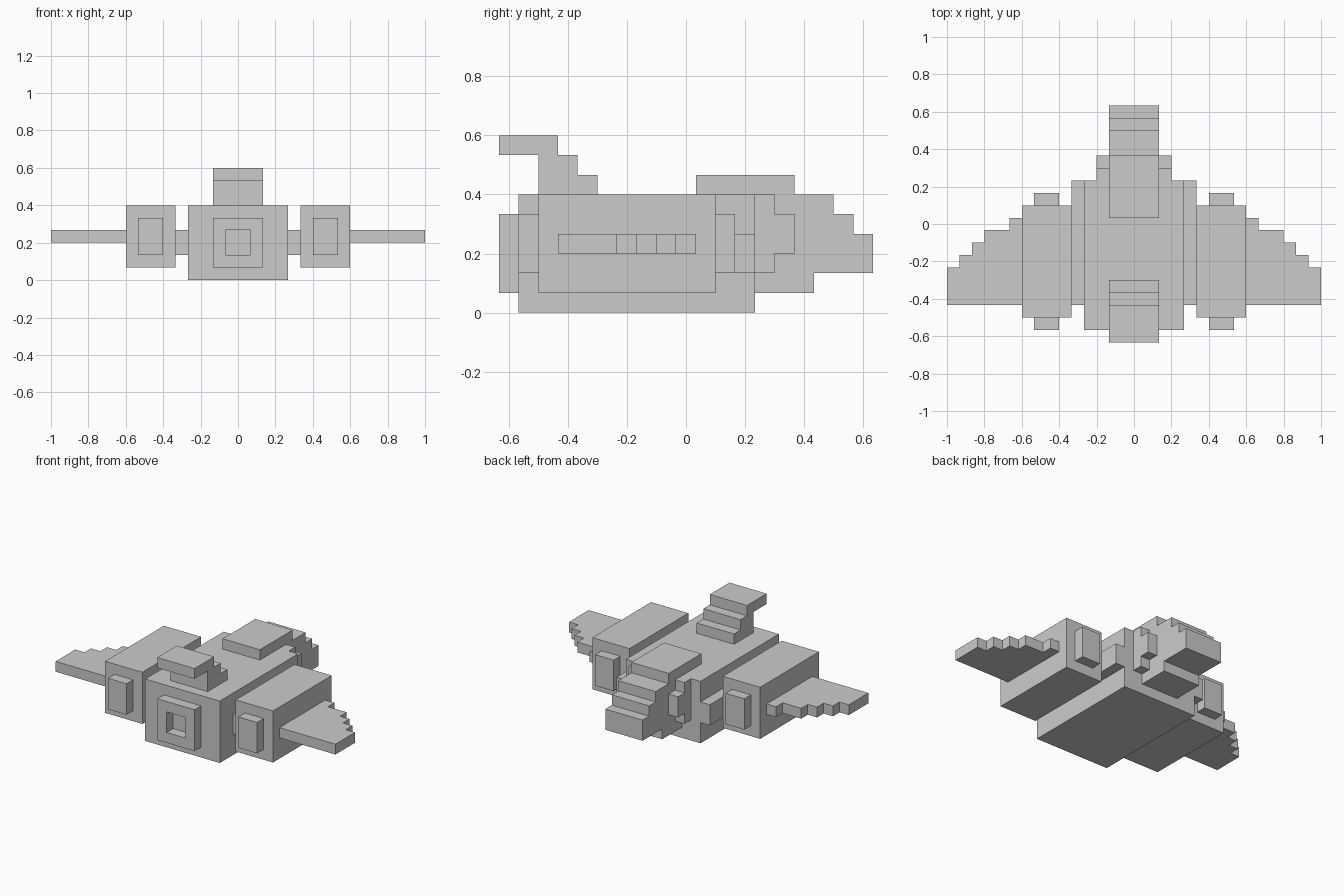
import bpy, bmesh
from mathutils import Vector

if "Cube" in bpy.data.objects:
    bpy.data.objects.remove(bpy.data.objects["Cube"])

U = 1 / 15  # one block of the model's grid


def prism(name, profile, lo, hi, axis, mirror=False):
    """Extrude a 2D profile (grid units) along x (profile = y,z), y (x,z) or z (x,y)."""
    def place(p, d):
        v = list(p)
        v.insert('xyz'.index(axis), d)
        return Vector(v) * U
    bm = bmesh.new()
    face = bm.faces.new([bm.verts.new(place(p, lo)) for p in profile])
    ext = bmesh.ops.extrude_face_region(bm, geom=[face], use_keep_orig=True)
    shift = place((0, 0), hi - lo)
    for v in ext['geom']:
        if isinstance(v, bmesh.types.BMVert):
            v.co += shift
    bmesh.ops.recalc_face_normals(bm, faces=bm.faces[:])
    mesh = bpy.data.meshes.new(name)
    bm.to_mesh(mesh)
    bm.free()
    ob = bpy.data.objects.new(name, mesh)
    bpy.context.collection.objects.link(ob)
    if mirror:
        ob.modifiers.new("Mirror", 'MIRROR').use_mirror_merge = False
    return ob


def box(name, x, y, z, mirror=False):
    rect = [(x[0], y[0]), (x[1], y[0]), (x[1], y[1]), (x[0], y[1])]
    return prism(name, rect, z[0], z[1], 'z', mirror)


# Central hull
box("hull", (-4, 4), (-8.5, 3.5), (0, 6))

# Stepped nose and the cheeks beside it
prism("nose", [(3.5, 1), (6.5, 1), (6.5, 2), (9.5, 2), (9.5, 4), (8.5, 4),
               (8.5, 5), (7.5, 5), (7.5, 6), (3.5, 6)], -2, 2, 'x')
prism("nose_cheek", [(3.5, 2), (4.5, 2), (4.5, 3), (5.5, 3), (5.5, 5),
                     (4.5, 5), (4.5, 6), (3.5, 6)], 2, 3, 'x', True)

# Canopy and stepped tail fin
box("canopy", (-2, 2), (0.5, 5.5), (6, 7))
prism("tail_fin", [(-7.5, 6), (-4.5, 6), (-4.5, 7), (-5.5, 7), (-5.5, 8),
                   (-6.5, 8), (-6.5, 9), (-9.5, 9), (-9.5, 8), (-7.5, 8)], -2, 2, 'x')

# Main exhaust: square ring with a recess
box("exhaust_top", (-2, 2), (-9.5, -8.5), (4, 5))
box("exhaust_bottom", (-2, 2), (-9.5, -8.5), (1, 2))
box("exhaust_side", (1, 2), (-9.5, -8.5), (2, 4), True)

# Side engines with intake, nozzle and the strut to the hull
box("engine_strut", (4, 5), (-6.5, 3.5), (2, 4), True)
box("engine", (5, 9), (-7.5, 1.5), (1, 6), True)
box("engine_intake", (6, 8), (1.5, 2.5), (2, 5), True)
box("engine_nozzle", (6, 8), (-8.5, -7.5), (2, 5), True)

# Wings with a stepped leading edge
prism("wing", [(9, -6.5), (15, -6.5), (15, -3.5), (14, -3.5), (14, -2.5),
               (13, -2.5), (13, -1.5), (12, -1.5), (12, -0.5), (10, -0.5),
               (10, 0.5), (9, 0.5)], 3, 4, 'z', True)
